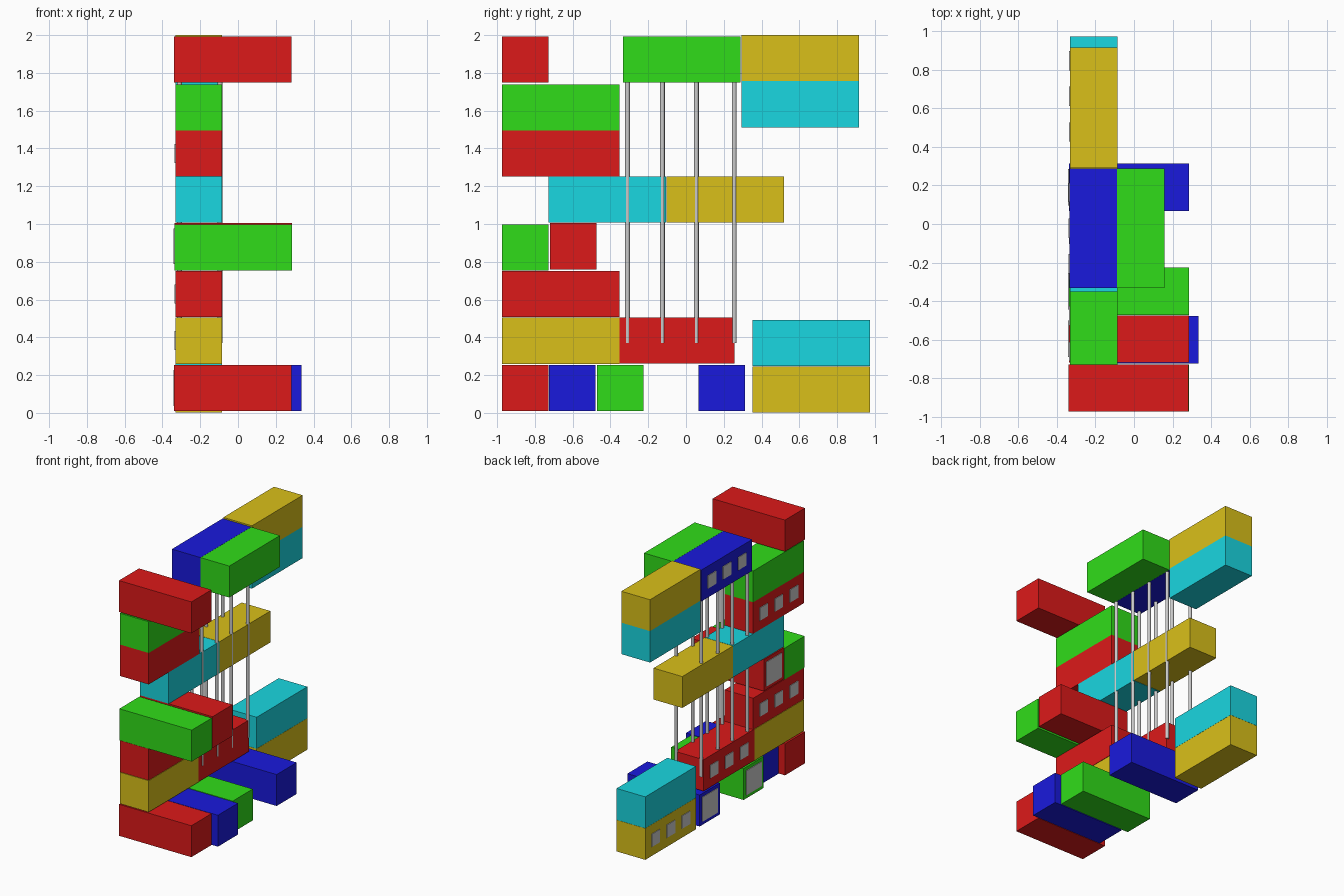
import bpy

if "Cube" in bpy.data.objects:
    bpy.data.objects.remove(bpy.data.objects["Cube"])

L, W, H = 0.622, 0.246, 0.244   # one cargo box: length, width, height
COLORS = {"red": (0.72, 0.01, 0.01, 1), "green": (0.03, 0.72, 0.01, 1),
          "blue": (0.01, 0.01, 0.72, 1), "cyan": (0.01, 0.68, 0.75, 1),
          "yellow": (0.70, 0.53, 0.01, 1)}
mats = {}
for name, rgba in COLORS.items():
    mats[name] = bpy.data.materials.new(name)
    mats[name].diffuse_color = rgba


def box(name, lo, size, mat=None):
    bpy.ops.mesh.primitive_cube_add(size=1, location=[a + s / 2 for a, s in zip(lo, size)])
    ob = bpy.context.object
    ob.name = name
    ob.scale = size
    bpy.ops.object.transform_apply(location=False, rotation=False, scale=True)
    if mat:
        ob.data.materials.append(mat)
    return ob


def window(x, y, z, size):
    # thin pane standing slightly proud of the -x wall
    box("window", (x - 0.005, y - size / 2, z - size / 2), (0.015, size, size))


def along(color, y, z, x=-0.332, windows=False):
    # cargo box lying along y, optionally with three small windows
    box(color + "_long_box", (x, y, z), (W, L, H), mats[color])
    if windows:
        for k in (-1, 0, 1):
            window(x, y + L / 2 + k * 0.185, z + H / 2, 0.10)


def across(color, y, z, x=-0.337, windows=False):
    # cargo box lying along x, optionally with one large end window
    box(color + "_cross_box", (x, y, z), (L, W, H), mats[color])
    if windows:
        window(x, y + W / 2, z + H / 2, 0.19)


# ground level
across("red", -0.975, 0.01, x=-0.34)
across("blue", -0.725, 0.01, x=-0.287)
across("green", -0.472, 0.01, windows=True)
across("blue", 0.067, 0.01, windows=True)
along("yellow", 0.352, 0.002, windows=True)
along("cyan", 0.352, 0.247)

# lower floors
along("yellow", -0.973, 0.26)
along("red", -0.364, 0.262, windows=True)
along("red", -0.973, 0.507, windows=True)
across("green", -0.975, 0.753)
across("red", -0.72, 0.76, windows=True)

# middle floors
along("cyan", -0.727, 1.008)
along("yellow", -0.102, 1.008)
along("red", -0.973, 1.252, windows=True)
along("green", -0.973, 1.495)

# top floor
across("red", -0.975, 1.748, x=-0.34)
along("blue", -0.333, 1.748, x=-0.335, windows=True)
along("green", -0.333, 1.748, x=-0.088)
along("cyan", 0.294, 1.512)
along("yellow", 0.294, 1.756)

# two rows of vertical support columns
for x in (-0.31, -0.095):
    for y in (-0.31, -0.125, 0.055, 0.255):
        bpy.ops.mesh.primitive_cylinder_add(vertices=24, radius=0.0125, depth=1.43,
                                            location=(x, y, 0.37 + 0.715))
        bpy.context.object.name = "support_column"
        bpy.ops.object.shade_smooth_by_angle()

for m in bpy.data.materials:
    if m.users and not m.is_grease_pencil:
        m.use_nodes = True
        m.node_tree.nodes["Principled BSDF"].inputs["Base Color"].default_value = m.diffuse_color
